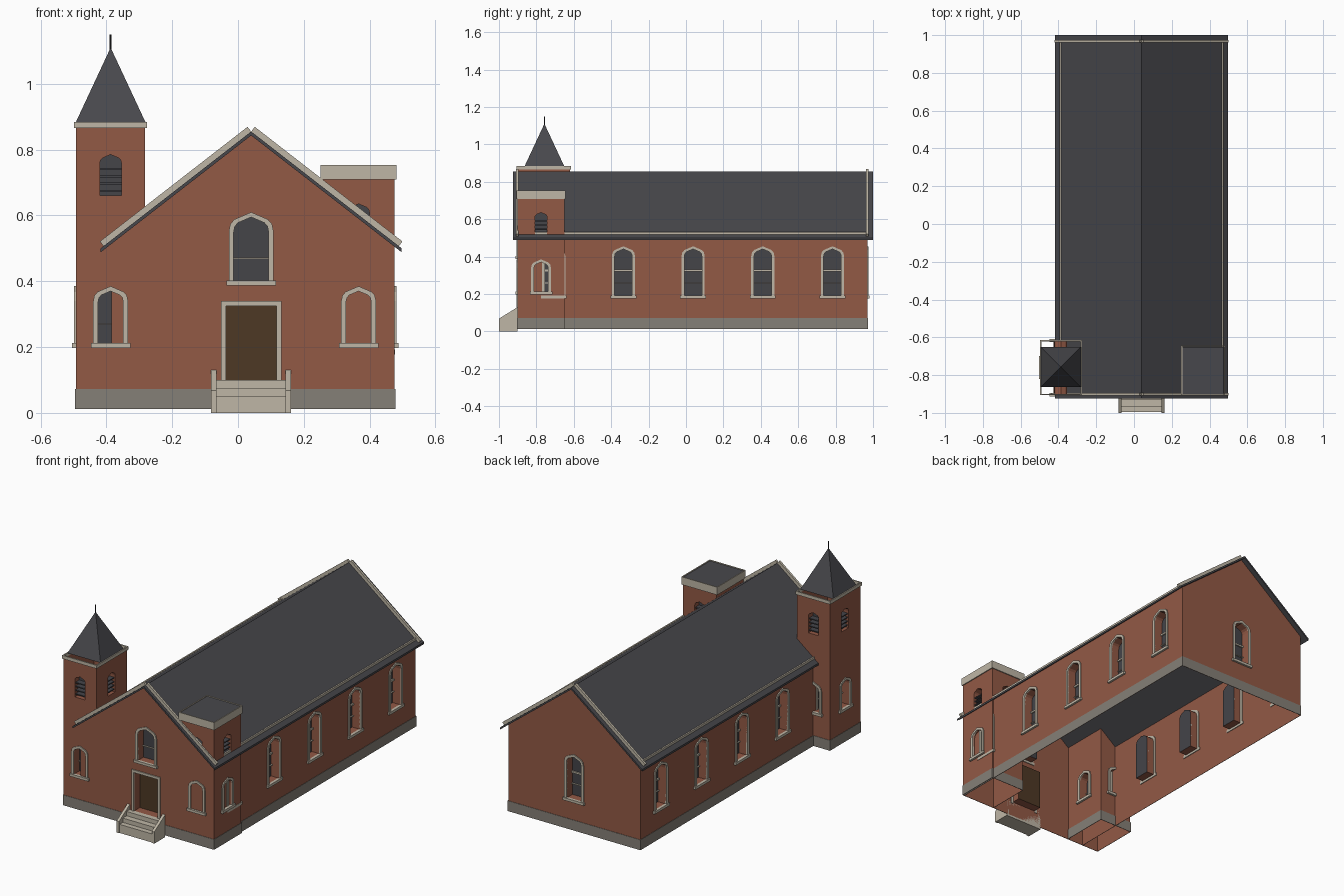
import bpy, bmesh, math
from mathutils import Matrix, Vector

if "Cube" in bpy.data.objects:
    bpy.data.objects.remove(bpy.data.objects["Cube"])


def material(name, rgb):
    m = bpy.data.materials.new(name)
    m.use_nodes = True
    m.diffuse_color = (*rgb, 1)
    m.node_tree.nodes["Principled BSDF"].inputs["Base Color"].default_value = (*rgb, 1)
    return m


BRICK = material("brick", (0.29, 0.10, 0.06))
GLASS = material("dark_glass", (0.058, 0.058, 0.066))
DOOR = material("door_wood", (0.075, 0.040, 0.018))
STONE = material("pale_stone", (0.52, 0.47, 0.38))
PLINTH = material("grey_stone", (0.235, 0.215, 0.185))
SLATE = material("slate", (0.064, 0.064, 0.072))
IRON = material("iron", (0.02, 0.02, 0.022))
WALL_MATS = [BRICK, GLASS, DOOR]


def add(name, bm, mats):
    mesh = bpy.data.meshes.new(name)
    bm.to_mesh(mesh)
    bm.free()
    for m in mats:
        mesh.materials.append(m)
    ob = bpy.data.objects.new(name, mesh)
    bpy.context.collection.objects.link(ob)
    return ob


def wall_frame(x, y, nx, ny):
    # local x runs along the wall, local y is up, local z points outward
    n, up = Vector((nx, ny, 0)), Vector((0, 0, 1))
    m = Matrix((up.cross(n), up, n)).transposed().to_4x4()
    m.translation = (x, y, 0)
    return m


def prism_into(bm, pts, d0, d1, frame, back=0):
    # outline extruded from depth d0 to d1; the cap at d0 may have its own colour
    lo = [bm.verts.new(frame @ Vector((u, v, d0))) for u, v in pts]
    hi = [bm.verts.new(frame @ Vector((u, v, d1))) for u, v in pts]
    cap = bm.faces.new(lo[::-1])
    cap.material_index = back
    faces = [cap, bm.faces.new(hi)]
    for i in range(len(pts)):
        j = (i + 1) % len(pts)
        faces.append(bm.faces.new((lo[i], lo[j], hi[j], hi[i])))
    bmesh.ops.recalc_face_normals(bm, faces=faces)


def prism(name, pts, d0, d1, frame, mat):
    bm = bmesh.new()
    prism_into(bm, pts, d0, d1, frame)
    return add(name, bm, [mat])


def rect(u0, u1, v0, v1):
    return [(u0, v0), (u1, v0), (u1, v1), (u0, v1)]


def arch(w, z0, z1):
    # pointed arch, from right foot over the apex to left foot
    h = 0.85 * w
    s = z1 - h
    right = [(w, z0), (w, s), (0.93 * w, s + 0.38 * h), (0.75 * w, s + 0.62 * h)]
    return right + [(0, z1)] + [(-u, v) for u, v in reversed(right)]


def shell(name, x0, x1, y0, y1, z0, z1, mat, thick):
    # open ring of four walls
    bm = bmesh.new()
    corners = rect(x0, x1, y0, y1)
    lo = [bm.verts.new((x, y, z0)) for x, y in corners]
    hi = [bm.verts.new((x, y, z1)) for x, y in corners]
    for i in range(4):
        j = (i + 1) % 4
        bm.faces.new((lo[i], lo[j], hi[j], hi[i]))
    ob = add(name, bm, [mat])
    mod = ob.modifiers.new("thickness", "SOLIDIFY")
    mod.thickness, mod.offset = thick, -1
    return ob


def carve(body, cutter_bm, drop):
    # cut the recesses, then open the shell where drop(face) is true
    cutter = add("recess_cutter", cutter_bm, WALL_MATS)
    cutter.hide_render = True
    mod = body.modifiers.new("recesses", "BOOLEAN")
    mod.operation, mod.solver, mod.object = "DIFFERENCE", "EXACT", cutter
    dg = bpy.context.evaluated_depsgraph_get()
    mesh = bpy.data.meshes.new_from_object(body.evaluated_get(dg))
    body.modifiers.clear()
    body.data = mesh
    bpy.data.objects.remove(cutter)
    bm = bmesh.new()
    bm.from_mesh(mesh)
    bm.normal_update()
    bmesh.ops.delete(bm, geom=[f for f in bm.faces if drop(f)], context="FACES")
    bm.to_mesh(mesh)
    bm.free()


def window(name, cut, frame, w, z0, z1, bars=(), trim=0.015):
    # recess with a dark pane, stone surround, sill and glazing bars
    prism_into(cut, arch(w, z0, z1), -0.05, 0.02, frame, back=1)
    surround = arch(w + trim, z0, z1 + trim) + arch(w, z0, z1)[::-1]
    prism(name + "_surround", surround, -0.004, 0.006, frame, STONE)
    s = w + trim + 0.007
    prism(name + "_sill", rect(-s, s, z0 - 0.013, z0 + 0.002), -0.004, 0.012, frame, STONE)
    for z, t in bars:
        prism(name + "_bar", rect(-w, w, z - t, z + t), -0.048, -0.04, frame, STONE)


def louvre(name, cut, frame, z0, z1):
    w = 0.033
    prism_into(cut, arch(w, z0, z1), -0.04, 0.02, frame, back=1)
    for i in range(4):
        z = z0 + 0.012 + 0.022 * i
        prism(name + "_slat", rect(-w, w, z, z + 0.006), -0.04, -0.006, frame, GLASS)


BASE, FRONT, BACK = 0.012, -0.90, 0.97
LEFT, RIGHT, MID = 0.465, -0.385, 0.04
RIDGE, SLOPE = 0.855, 0.776
front_plane = wall_frame(0, 0, 0, -1)
side_plane = wall_frame(0, 0, 1, 0)

# Nave walls
eave = RIDGE - SLOPE * 0.425 - 0.006
bm = bmesh.new()
gable = [(RIGHT, BASE), (LEFT, BASE), (LEFT, eave), (MID, RIDGE - 0.006), (RIGHT, eave)]
prism_into(bm, gable, -BACK, -FRONT, front_plane)
nave = add("nave_walls", bm, WALL_MATS)
cuts = bmesh.new()
bars = ((0.258, 0.002), (0.326, 0.005))
for i in range(5):
    y = -0.707 + 0.3725 * i
    window("left_window", cuts, wall_frame(LEFT, y, 1, 0), 0.047, 0.19, 0.44, bars)
    window("right_window", cuts, wall_frame(RIGHT, y, -1, 0), 0.047, 0.19, 0.44, bars)
window("back_window", cuts, wall_frame(MID, BACK, 0, 1), 0.047, 0.19, 0.44, bars)
entry = wall_frame(MID, FRONT, 0, -1)
window("front_window", cuts, entry, 0.053, 0.40, 0.595, ((0.47, 0.002),))

# Door recess and surround
prism_into(cuts, rect(-0.077, 0.077, 0.10, 0.325), -0.05, 0.02, entry, back=2)
surround = [(0.092, 0.09), (0.092, 0.34), (-0.092, 0.34), (-0.092, 0.09),
            (-0.077, 0.09), (-0.077, 0.325), (0.077, 0.325), (0.077, 0.09)]
prism("door_surround", surround, -0.004, 0.006, entry, STONE)
carve(nave, cuts, lambda f: f.calc_center_median().z < BASE + 0.001 or 0.3 < f.normal.z < 0.95)
shell("nave_plinth", RIGHT - 0.003, LEFT + 0.003, FRONT - 0.003, BACK + 0.003, BASE, 0.072, PLINTH, 0.003)

# Roof, gable copings and eave strips
half = 0.4575
drop = SLOPE * half
roof = [(MID - half, RIDGE - drop), (MID, RIDGE), (MID + half, RIDGE - drop),
        (MID + half, RIDGE - drop - 0.012), (MID, RIDGE - 0.012), (MID - half, RIDGE - drop - 0.012)]
prism("nave_roof", roof, -1.0, 0.925, front_plane, SLATE)
a = math.atan(SLOPE)
for side in (-1, 1):
    def on_slope(along, out):
        return (MID + side * (along * math.cos(a) + out * math.sin(a)),
                RIDGE - along * math.sin(a) + out * math.cos(a))
    band = [on_slope(0, -0.008), on_slope(0.568, -0.008), on_slope(0.568, 0.018), on_slope(0, 0.018)]
    for y in (FRONT, BACK):
        prism("gable_coping", band, -y - 0.005, -y + 0.008, front_plane, STONE)
    x = MID + side * 0.43
    prism("eave_strip", rect(x - 0.004, x + 0.004, 0.515, 0.531), -BACK, -FRONT, front_plane, STONE)


# Towers
def tower(name, x0, x1, y0, y1, top, louvre_z):
    bm = bmesh.new()
    prism_into(bm, rect(x0, x1, BASE, top), -y1, -y0, front_plane)
    body = add(name + "_walls", bm, WALL_MATS)
    cut = bmesh.new()
    cx, cy = (x0 + x1) / 2, (y0 + y1) / 2
    for frame in (wall_frame(cx, y0, 0, -1), wall_frame(cx, y1, 0, 1),
                  wall_frame(x0, cy, -1, 0), wall_frame(x1, cy, 1, 0)):
        window(name + "_window", cut, frame, 0.038, 0.21, 0.37, ((0.27, 0.002),))
        louvre(name + "_louvre", cut, frame, louvre_z, louvre_z + 0.125)
    carve(body, cut, lambda f: not BASE + 0.001 < f.calc_center_median().z < top - 0.001)
    shell(name + "_plinth", x0 - 0.003, x1 + 0.003, y0 - 0.003, y1 + 0.003, BASE, 0.072, PLINTH, 0.003)


tower("tall_tower", -0.492, -0.282, FRONT, -0.62, 0.875, 0.66)
shell("tall_tower_cornice", -0.498, -0.276, -0.906, -0.614, 0.865, 0.884, STONE, 0.01)
tower("short_tower", 0.258, 0.475, FRONT, -0.65, 0.74, 0.51)
shell("short_tower_cornice", 0.25, 0.481, -0.906, -0.644, 0.709, 0.754, STONE, 0.008)
prism("short_tower_roof", rect(0.256, 0.475, 0.735, 0.75), 0.65, 0.90, front_plane, SLATE)

# Spire and finial
for name, r, z0, z1, sides, mat, tip in (("spire", 0.1065 * math.sqrt(2), 0.882, 1.11, 4, SLATE, 0),
                                         ("finial", 0.003, 1.09, 1.15, 8, IRON, 0.003)):
    bm = bmesh.new()
    spin = Matrix.Rotation(math.pi / 4, 4, "Z")
    bmesh.ops.create_cone(bm, cap_ends=True, segments=sides, radius1=r, radius2=tip, depth=z1 - z0,
                          matrix=Matrix.Translation((-0.387, -0.757, (z0 + z1) / 2)) @ spin)
    xs = [v.co.x for v in bm.verts]
    if sides == 4 and max(xs) - min(xs) > 0.25:
        bmesh.ops.rotate(bm, verts=bm.verts, cent=(-0.387, -0.757, 0), matrix=spin.to_3x3())
    add(name, bm, [mat])

# Entrance steps with sloping cheek walls
stairs = [(-0.995, 0), (-0.995, 0.05), (-0.965, 0.05), (-0.965, 0.075),
          (-0.93, 0.075), (-0.93, 0.10), (FRONT, 0.10), (FRONT, 0)]
prism("steps", stairs, -0.066, 0.146, side_plane, STONE)
cheek = [(-1.0, 0), (-1.0, 0.068), (FRONT, 0.13), (FRONT, 0)]
for x in (-0.082, 0.145):
    prism("step_cheek", cheek, x, x + 0.016, side_plane, STONE)
